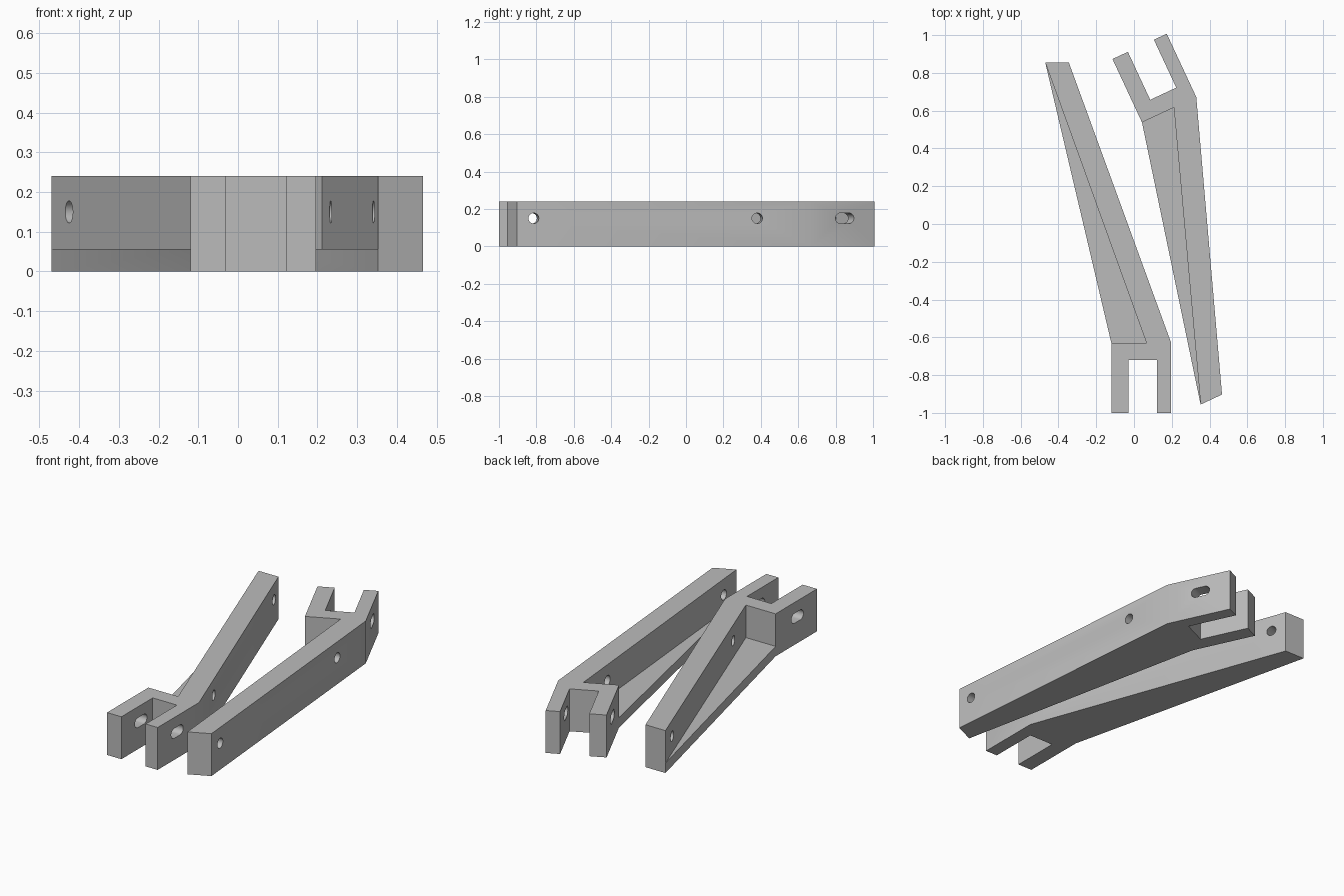
import bpy, bmesh, math
from mathutils import Matrix, Vector

cube = bpy.data.objects.get("Cube")
if cube:
    bpy.data.objects.remove(cube)

HEIGHT, SHELF, HOLE_Z, HOLE_R = 0.24, 0.056, 0.15, 0.028

grey = bpy.data.materials.new("plain grey")
grey.use_nodes = True
grey.diffuse_color = (0.5, 0.5, 0.5, 1)
grey.node_tree.nodes["Principled BSDF"].inputs["Base Color"].default_value = (0.5, 0.5, 0.5, 1)


def add_object(name, bm):
    bmesh.ops.recalc_face_normals(bm, faces=bm.faces)
    mesh = bpy.data.meshes.new(name)
    bm.to_mesh(mesh)
    bm.free()
    obj = bpy.data.objects.new(name, mesh)
    bpy.context.collection.objects.link(obj)
    return obj


# Plan of the arm: tip, shelf corner, two fork tines, outer edge
tip, inner, corner = (-0.47, 0.855), (0.066, -0.63), (-0.12, -0.63)
rest = [(-0.12, -1), (-0.03, -1), (-0.03, -0.72), (0.122, -0.72),
        (0.122, -1), (0.197, -1), (0.197, -0.63), (-0.345, 0.855)]


def build_arm():
    bm = bmesh.new()
    cache = {}

    def v(p, z):
        if (p, z) not in cache:
            cache[p, z] = bm.verts.new((*p, z))
        return cache[p, z]

    def mid(p):
        return [v(p, SHELF)] if p in (tip, corner) else []

    loop = [corner] + rest + [tip]
    bm.faces.new([v(p, 0) for p in loop])
    bm.faces.new([v(p, HEIGHT) for p in loop + [inner]])
    # Full-height outer walls
    for a, b in zip(loop, loop[1:]):
        bm.faces.new([v(a, 0), v(b, 0)] + mid(b) + [v(b, HEIGHT), v(a, HEIGHT)] + mid(a))
    # Low triangular shelf with the recess walls above it
    bm.faces.new([v(p, SHELF) for p in (tip, inner, corner)])
    for a, b, low, high in ((tip, corner, 0, SHELF), (tip, inner, SHELF, HEIGHT),
                            (inner, corner, SHELF, HEIGHT)):
        bm.faces.new([v(a, low), v(b, low), v(b, high), v(a, high)])
    return add_object("left_arm", bm)


def add_pin(bm, centre, axis, half, stretch=0.0):
    """Round or slot-shaped pin along a horizontal axis."""
    axis = Vector((*axis, 0)).normalized()
    side = Vector((-axis.y, axis.x, 0))
    ring = []
    for i in range(32):
        a = 2 * math.pi * (i + 0.5) / 32
        shift = math.copysign(stretch, math.cos(a))
        ring.append(Vector((*centre, HOLE_Z)) + side * (HOLE_R * math.cos(a) + shift)
                    + Vector((0, 0, HOLE_R * math.sin(a))))
    ends = [[bm.verts.new(p + axis * s) for p in ring] for s in (-half, half)]
    for end in ends:
        bm.faces.new(end)
    for i in range(32):
        j = (i + 1) % 32
        bm.faces.new([ends[0][i], ends[0][j], ends[1][j], ends[1][i]])


# Cutter: slot through both tines, two round holes square to the arm
bm = bmesh.new()
add_pin(bm, (0.04, -0.825), (1, 0), 0.3, 0.026)
along = Vector(inner) - Vector(tip)
square = Vector((-along.y, along.x)).normalized()
for fraction in (0.083, 0.843):
    add_pin(bm, Vector(tip) + along * fraction + square * 0.058, square, 0.12)
cutter = add_object("hole_cutter", bm)
cutter.hide_render = True

arm = build_arm()
arm.data.materials.append(grey)
cut = arm.modifiers.new("holes", "BOOLEAN")
cut.operation, cut.solver, cut.object = "DIFFERENCE", "EXACT", cutter
bpy.context.view_layer.update()
cut_mesh = bpy.data.meshes.new_from_object(arm.evaluated_get(bpy.context.evaluated_depsgraph_get()))
arm.modifiers.clear()
arm.data = cut_mesh
bpy.data.objects.remove(cutter)

# Second arm: mirrored and turned about the root of the fork
other = bpy.data.objects.new("right_arm", cut_mesh.copy())
bpy.context.collection.objects.link(other)
other.data.transform(Matrix.Translation((0.186, 0.605, 0))
                     @ Matrix.Rotation(math.radians(25), 4, "Z")
                     @ Matrix.Translation((-0.0385, -0.63, 0))
                     @ Matrix.Scale(-1, 4, (0, 1, 0)))
other.data.flip_normals()

# Smooth hole walls, sharp edges elsewhere
for obj in (arm, other):
    bpy.ops.object.select_all(action="DESELECT")
    obj.select_set(True)
    bpy.context.view_layer.objects.active = obj
    bpy.ops.object.shade_smooth_by_angle(angle=math.radians(30))
